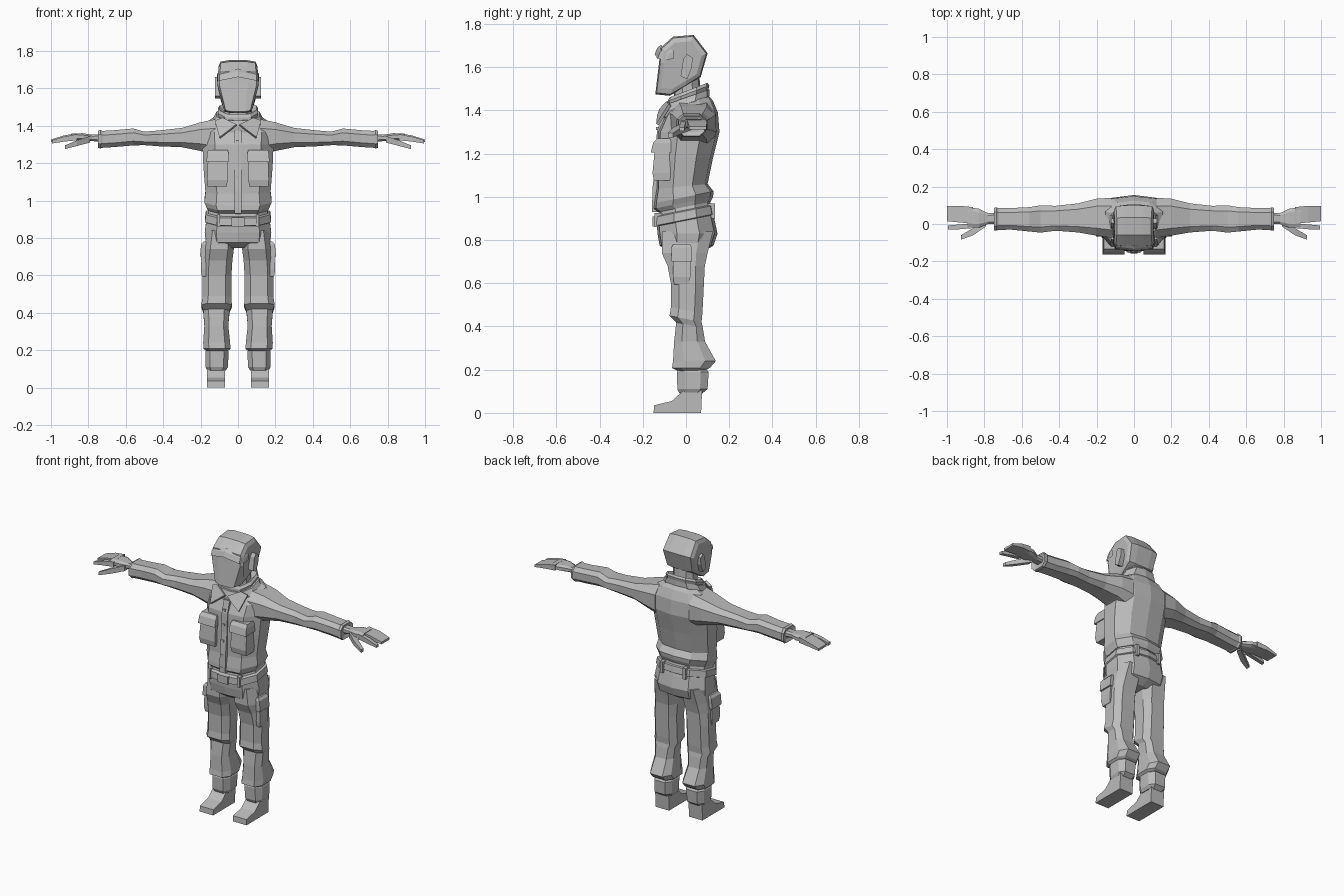
import bpy, bmesh, math
from mathutils import Vector

grey = bpy.data.materials.new("plain_grey")
grey.diffuse_color = (0.5, 0.5, 0.5, 1)

# unit cross-sections
OCT = [(1, -.5), (1, .5), (.6, 1), (-.6, 1), (-1, .5), (-1, -.5), (-.6, -1), (.6, -1)]
BODY = [(1, -.35), (1, .4), (.6, .9), (0, 1), (-.6, .9), (-1, .4),
        (-1, -.35), (-.65, -.92), (0, -1), (.65, -.92)]
RECT = [(1, -1), (1, 1), (-1, 1), (-1, -1)]


def skin(name, rings, mirror=False, caps=True, thick=0):
    """Join rings of points into a flat-shaded shell."""
    bm = bmesh.new()
    vs = [[bm.verts.new(p) for p in r] for r in rings]
    n = len(vs[0])
    for a, b in zip(vs, vs[1:]):
        for i in range(n):
            j = (i + 1) % n
            bm.faces.new((a[i], a[j], b[j], b[i]))
    if caps:
        bm.faces.new(vs[0])
        if len(vs) > 1:
            bm.faces.new(vs[-1])
    bmesh.ops.recalc_face_normals(bm, faces=bm.faces)
    me = bpy.data.meshes.new(name)
    bm.to_mesh(me)
    bm.free()
    me.materials.append(grey)
    ob = bpy.data.objects.new(name, me)
    bpy.context.collection.objects.link(ob)
    if thick:
        m = ob.modifiers.new("thickness", 'SOLIDIFY')
        m.thickness = thick
        m.offset = 0
    if mirror:
        ob.modifiers.new("mirror", 'MIRROR')
    return ob


def section(unit, a0, a1, b0, b1):
    return [((a0 + a1) / 2 + u * (a1 - a0) / 2, (b0 + b1) / 2 + v * (b1 - b0) / 2) for u, v in unit]


def up(unit, z, x0, x1, y0, y1, tilt=0):
    """Level ring, optionally tilted up towards the back."""
    return [(x, y, z + tilt * y) for x, y in section(unit, x0, x1, y0, y1)]


def across(unit, x, y0, y1, z0, z1):
    return [(x, y, z) for y, z in section(unit, y0, y1, z0, z1)]


def box(name, x0, x1, y0, y1, z0, z1, mirror=False):
    return skin(name, [up(RECT, z0, x0, x1, y0, y1), up(RECT, z1, x0, x1, y0, y1)], mirror)


def body(name, rows, caps=True):
    """Symmetric rings: height, half width, front, back, tilt."""
    return skin(name, [up(BODY, z, -w, w, f, b, t) for z, w, f, b, t in rows], caps=caps)


# jacket with hem
body("jacket", [(.955, .16, -.13, .115, .2), (.975, .168, -.15, .125, .2), (1.0, .18, -.148, .128, .2),
                (1.05, .174, -.137, .10, .1), (1.18, .185, -.135, .125, 0), (1.30, .19, -.13, .155, 0),
                (1.375, .195, -.10, .148, .1), (1.42, .15, -.075, .125, .2), (1.445, .10, -.05, .10, .3)])
box("hem_band", -.02, .02, -.158, -.13, .93, .965)

# trousers top and belt
body("hips", [(.745, .13, -.08, .08, 0), (.775, .172, -.122, .128, 0), (.83, .178, -.132, .146, 0),
              (.89, .17, -.135, .13, .1), (.96, .155, -.125, .11, .2)])
body("belt", [(.89, .168, -.135, .122, .2), (.895, .177, -.148, .134, .2),
              (.935, .172, -.145, .127, .2), (.94, .16, -.13, .115, .2)])
box("belt_buckle", -.035, .035, -.156, -.13, .862, .91)
box("belt_loop_front", .095, .113, -.146, -.11, .86, .925, True)
box("belt_loop_back", .07, .09, .10, .134, .90, .97, True)

# legs with knee folds and bloused ankles
leg = [(.84, .02, .165, -.11, .125, 0), (.74, .022, .18, -.112, .10, 0), (.68, .03, .186, -.085, .087, 0),
       (.60, .035, .19, -.07, .083, 0), (.475, .035, .19, -.07, .076, -.2), (.435, .033, .196, -.076, .072, -.2),
       (.41, .045, .186, -.045, .078, -.2), (.33, .052, .18, -.055, .088, 0), (.24, .042, .186, -.06, .138, 0),
       (.208, .04, .184, -.065, .11, 0), (.195, .055, .17, -.04, .085, 0)]
skin("trouser_leg", [up(OCT, *r) for r in leg], True)

# boots
cuff = [(.21, .06, .165, -.03, .08), (.19, .05, .175, -.042, .105),
        (.11, .054, .174, -.04, .10), (.09, .065, .163, -.03, .075)]
skin("boot_cuff", [up(OCT, *r) for r in cuff], True)
foot = [(-.15, 0), (.07, 0), (.075, .11), (-.005, .11), (-.065, .055), (-.148, .035)]
skin("boot_foot", [[(x, y, z) for y, z in foot] for x in (.07, .165)], True)

# cargo pockets
skin("cargo_pocket", [up(RECT, .595, .14, .193, -.055, .015), up(RECT, .63, .14, .199, -.06, .02),
                      up(RECT, .77, .14, .19, -.06, .02)], True)
skin("cargo_flap", [up(RECT, .70, .135, .204, -.067, .027), up(RECT, .765, .135, .197, -.067, .027),
                    up(RECT, .78, .135, .185, -.06, .02)], True)

# chest pockets
skin("chest_pocket", [up(RECT, 1.075, .06, .162, -.148, -.07), up(RECT, 1.11, .055, .165, -.155, -.07),
                      up(RECT, 1.25, .055, .16, -.142, -.07)], True)
skin("chest_flap", [up(RECT, 1.205, .05, .168, -.163, -.07), up(RECT, 1.25, .05, .166, -.152, -.07),
                    up(RECT, 1.27, .055, .16, -.135, -.07)], True)

# button strip and buttons
strip = [(.965, -.182), (1.05, -.154), (1.18, -.14), (1.30, -.135), (1.375, -.113)]
strip[0] = (.965, -.157)
skin("button_strip", [up(RECT, z, -.02, .02, y, y + .03) for z, y in strip], False)
for i, (z, y) in enumerate([(1.03, -.153), (1.12, -.148), (1.22, -.141), (1.31, -.135)]):
    box("button_%d" % (i + 1), -.012, .004, y - .003, y + .02, z, z + .014)

# collar: two stacked folds around the neck, plus lapels
body("collar_lower", [(1.40, .125, -.105, .10, .35), (1.43, .13, -.108, .108, .35),
                      (1.46, .115, -.095, .108, .35), (1.455, .085, -.07, .08, .35)])
body("collar_upper", [(1.44, .10, -.085, .10, .38), (1.475, .108, -.085, .108, .38),
                      (1.49, .098, -.075, .10, .38), (1.47, .075, -.055, .075, .38)])
lapel = [(.008, -.117, 1.405), (.045, -.128, 1.375), (.098, -.132, 1.335), (.122, -.075, 1.425), (.08, -.085, 1.44)]
skin("lapel", [lapel], True, thick=.014)

# neck
body("neck", [(1.40, .075, -.06, .07, .3), (1.50, .07, -.055, .065, .3), (1.58, .07, -.05, .06, .2)])

# head: side outline (y, z, half width) swept across the width
outline = [(-.142, 1.475, .072), (-.075, 1.468, .078), (.005, 1.515, .09), (.068, 1.555, .095),
           (.10, 1.665, .105), (.035, 1.75, .10), (-.06, 1.742, .10), (-.118, 1.69, .105), (-.125, 1.62, .108)]


def head_ring(k, s):
    cy, cz = -.02, 1.615
    return [(k * w, cy + (y - cy) * s, cz + (z - cz) * s) for y, z, w in outline]


skin("head", [head_ring(-1.03, .78), head_ring(-.92, .95), head_ring(-.5, 1), head_ring(.5, 1),
              head_ring(.92, .95), head_ring(1.03, .78)])

# cap brim, arched over the forehead
brim = [(-.112, -.085, 1.635), (-.10, -.132, 1.64), (0, -.145, 1.66), (.10, -.132, 1.64), (.112, -.085, 1.635)]
skin("cap_brim", [[(x, y, z), (x, y + .03, z + .005), (x, y + .03, z + .045), (x, y + .012, z + .03)]
                  for x, y, z in brim])

# ears
ear = [(-.025, 1.56), (.005, 1.545), (.028, 1.60), (.03, 1.645), (.005, 1.66), (-.012, 1.64)]
skin("ear", [[(x, y, z) for y, z in ear] for x in (.09, .124)], True)

# sleeves
sleeve = [(.12, -.075, .14, 1.24, 1.435), (.20, -.062, .135, 1.265, 1.418), (.30, -.045, .11, 1.285, 1.388),
          (.42, -.036, .097, 1.29, 1.375), (.50, -.046, .10, 1.296, 1.368), (.56, -.04, .09, 1.295, 1.385),
          (.66, -.03, .085, 1.286, 1.376), (.725, -.032, .085, 1.282, 1.372), (.735, -.036, .09, 1.278, 1.378),
          (.748, -.034, .086, 1.282, 1.372), (.74, -.015, .07, 1.30, 1.36)]
skin("sleeve", [across(OCT, *r) for r in sleeve], True)

# hands
palm = [(.72, 0, .06, 1.312, 1.355), (.78, 0, .058, 1.318, 1.352),
        (.83, -.02, .082, 1.32, 1.36), (.89, -.02, .09, 1.325, 1.358)]
skin("palm", [across(OCT, *r) for r in palm], True)
parts = {
    "fingers": [(.86, .002, .09, 1.325, 1.36), (.93, .008, .097, 1.322, 1.348), (1.0, .015, .095, 1.312, 1.326)],
    "index_finger": [(.86, -.022, .003, 1.322, 1.354), (.93, -.028, -.002, 1.315, 1.342),
                     (.995, -.03, -.008, 1.305, 1.322)],
    "thumb": [(.79, -.012, .025, 1.31, 1.345), (.86, -.06, -.022, 1.292, 1.322), (.925, -.084, -.06, 1.275, 1.295)],
}
for name, rows in parts.items():
    skin(name, [across(RECT, *r) for r in rows], True)
